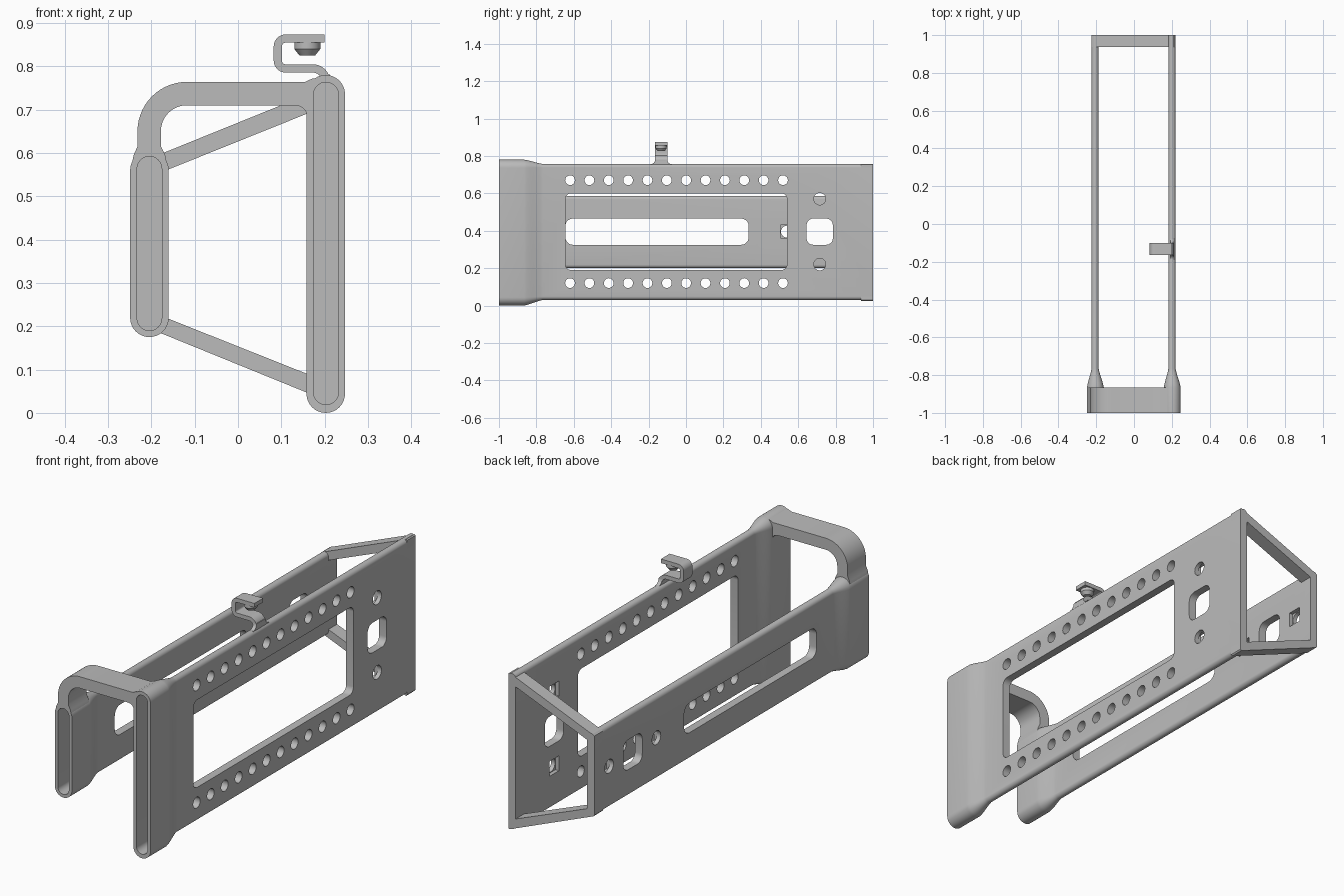
import bpy, bmesh
from math import sin, cos, radians, pi
from mathutils import Vector, Matrix

cube = bpy.data.objects.get("Cube")
if cube:
    bpy.data.objects.remove(cube, do_unlink=True)

grey = bpy.data.materials.new("plain_grey")
grey.use_nodes = True
grey.diffuse_color = (0.5, 0.5, 0.5, 1)
grey.node_tree.nodes["Principled BSDF"].inputs["Base Color"].default_value = (0.5, 0.5, 0.5, 1)


def arc(cx, cy, r, a0, a1, n=10):
    angles = [radians(a0 + (a1 - a0) * i / n) for i in range(n + 1)]
    return [(cx + r * cos(a), cy + r * sin(a)) for a in angles]


def rounded_rect(x0, x1, y0, y1, r, n=8):
    return (arc(x1 - r, y1 - r, r, 0, 90, n) + arc(x0 + r, y1 - r, r, 90, 180, n)
            + arc(x0 + r, y0 + r, r, 180, 270, n) + arc(x1 - r, y0 + r, r, 270, 360, n))


def stadium(x0, x1, z0, z1):
    # slightly under half the width, so that no points coincide
    return rounded_rect(x0, x1, z0, z1, (x1 - x0) * 0.499)


def loft(bm, rings):
    """Skin a list of equal rings of 3D points and cap both ends."""
    rows = [[bm.verts.new(p) for p in ring] for ring in rings]
    n = len(rows[0])
    faces = [bm.faces.new(rows[0]), bm.faces.new(rows[-1][::-1])]
    for a, b in zip(rows, rows[1:]):
        for i in range(n):
            j = (i + 1) % n
            faces.append(bm.faces.new((a[j], a[i], b[i], b[j])))
    bmesh.ops.recalc_face_normals(bm, faces=faces)


def prism(bm, pts, axis, a, b):
    """Extrude a (y, z) outline along x, or an (x, z) outline along y."""
    if axis == "x":
        loft(bm, [[(d, u, v) for u, v in pts] for d in (a, b)])
    else:
        loft(bm, [[(u, d, v) for u, v in pts] for d in (a, b)])


def finish(name, bm):
    mesh = bpy.data.meshes.new(name)
    bm.to_mesh(mesh)
    bm.free()
    mesh.materials.append(grey)
    obj = bpy.data.objects.new(name, mesh)
    bpy.context.collection.objects.link(obj)
    return obj


def select(obj):
    bpy.ops.object.select_all(action="DESELECT")
    obj.select_set(True)
    bpy.context.view_layer.objects.active = obj


def cut(obj, bm):
    cutter = finish("cutter", bm)
    cutter.hide_render = True
    mod = obj.modifiers.new("cut", "BOOLEAN")
    mod.operation = "DIFFERENCE"
    mod.solver = "EXACT"
    mod.object = cutter
    select(obj)
    bpy.ops.object.modifier_apply(modifier=mod.name)
    bpy.data.objects.remove(cutter, do_unlink=True)


def smooth(obj):
    select(obj)
    bpy.ops.object.shade_smooth_by_angle(angle=radians(35))


def rail(name, wide, slim):
    """Side rail: a wide front socket that eases into a slim plate."""
    bm = bmesh.new()
    rings = [[(x, -1, z) for x, z in stadium(*wide)]]
    for i in range(9):
        t = i / 8
        s = t * t * (3 - 2 * t) * 0.4 + t * 0.6
        size = [w + (m - w) * s for w, m in zip(wide, slim)]
        rings.append([(x, -0.865 + 0.1 * t, z) for x, z in stadium(*size)])
    rings.append([(x, 1, z) for x, z in stadium(*slim)])
    loft(bm, rings)
    return finish(name, bm)


def sockets(bm):
    prism(bm, stadium(0.174, 0.232, 0.019, 0.763), "y", -1.05, -0.87)
    prism(bm, stadium(-0.233, -0.176, 0.19, 0.592), "y", -1.05, -0.87)


def bolt_hole(bm, y, z, inner, mid, outer):
    """Round outside, square pocket on the inner face."""
    prism(bm, arc(y, z, 0.032, 0, 345, 23), "x", inner, outer)
    h = 0.035
    return [(y - h, z - h), (y + h, z - h), (y + h, z + h), (y - h, z + h)], inner, mid


def cut_rail(obj, openings, bolts, inner, mid, outer):
    bm = bmesh.new()
    sockets(bm)
    for pts in openings:
        prism(bm, pts, "x", inner, outer)
    pockets = [bolt_hole(bm, y, z, inner, mid, outer) for y, z in bolts]
    cut(obj, bm)
    bm = bmesh.new()
    for pts, a, b in pockets:
        prism(bm, pts, "x", a, b)
    cut(obj, bm)
    smooth(obj)


# Tall rail: window, two rows of holes, square opening, two bolt holes
square = rounded_rect(0.645, 0.785, 0.325, 0.465, 0.035)
tall = rail("tall_rail", (0.158, 0.247, 0, 0.78), (0.182, 0.22, 0.03, 0.757))
openings = [rounded_rect(-0.645, 0.54, 0.19, 0.6, 0.03), square]
for z in (0.12, 0.67):
    openings += [arc(-0.62 + 0.1035 * i, z, 0.026, 0, 342, 19) for i in range(12)]
cut_rail(tall, openings, [(0.715, 0.22), (0.715, 0.57)], 0.1, 0.2, 0.3)

# Short rail: long slot, square opening, two bolt holes
short = rail("short_rail", (-0.249, -0.16, 0.175, 0.605), (-0.225, -0.187, 0.2, 0.587))
slot = rounded_rect(-0.645, 0.335, 0.325, 0.465, 0.04)
cut_rail(short, [slot, square], [(0.54, 0.395), (0.89, 0.395)], -0.1, -0.205, -0.3)

# Front handle arching from the short rail to the tall rail
bm = bmesh.new()
outline = [(-0.246, 0.57), (-0.241, 0.595), (-0.232, 0.615)]
outline += arc(-0.118, 0.65, 0.114, 180, 90, 14)
outline += [(0.155, 0.764), (0.172, 0.772), (0.19, 0.772), (0.19, 0.67)]
outline += arc(0.13, 0.678, 0.032, 0, 90)
outline += arc(-0.118, 0.65, 0.06, 90, 180, 14)
outline += [(-0.178, 0.615), (-0.168, 0.595), (-0.163, 0.57)]
prism(bm, outline, "y", -1, -0.865)
handle = finish("front_handle", bm)
bm = bmesh.new()
sockets(bm)
cut(handle, bm)
smooth(handle)

# Sloping struts closing the back end
for name, left, right in (("upper_back_strut", 0.578, 0.757), ("lower_back_strut", 0.243, 0.066)):
    bm = bmesh.new()
    t = 0.042
    ends = [(-0.225, left), (-0.222, left + 0.002), (0.215, right), (0.22, right - 0.004)]
    if "lower" in name:
        ends = [(-0.225, left), (0.22, right)]
        low = [(0.22, right - t + 0.006), (0.215, right - t), (-0.22, left - t), (-0.225, left - t + 0.006)]
    else:
        low = [(0.22, right - t), (-0.225, left - t)]
    prism(bm, ends + low, "y", 0.936, 1)
    finish(name, bm)

# Hooked clip standing on the tall rail
path = [Vector(p) for p in [(0.203, 0.745)] + arc(0.173, 0.765, 0.03, 0, 90)
        + arc(0.11, 0.813, 0.018, 270, 180) + arc(0.11, 0.846, 0.018, 180, 90) + [(0.2, 0.864)]]
sides = ([], [])
for i, p in enumerate(path):
    d = (path[min(i + 1, len(path) - 1)] - path[max(i - 1, 0)]).normalized()
    n = Vector((-d.y, d.x)) * 0.0095
    sides[0].append(tuple(p + n))
    sides[1].append(tuple(p - n))
bm = bmesh.new()
prism(bm, sides[0] + sides[1][::-1], "y", -0.165, -0.1)
smooth(finish("clip_hook", bm))

# Flared foot of the clip
bm = bmesh.new()
foot = [(-0.19, 0.745)] + arc(-0.19, 0.781, 0.025, -90, 0) + arc(-0.075, 0.781, 0.025, 180, 270) + [(-0.075, 0.745)]
prism(bm, foot, "x", 0.194, 0.212)
smooth(finish("clip_foot", bm))

# Tapered stud under the clip
bm = bmesh.new()
for r_low, r_top, z0, z1 in ((0.03, 0.03, 0.84, 0.857), (0.018, 0.03, 0.825, 0.84)):
    bmesh.ops.create_cone(bm, cap_ends=True, segments=32, radius1=r_low, radius2=r_top, depth=z1 - z0,
                          matrix=Matrix.Translation((0.16, -0.133, (z0 + z1) / 2)))
smooth(finish("clip_stud", bm))
